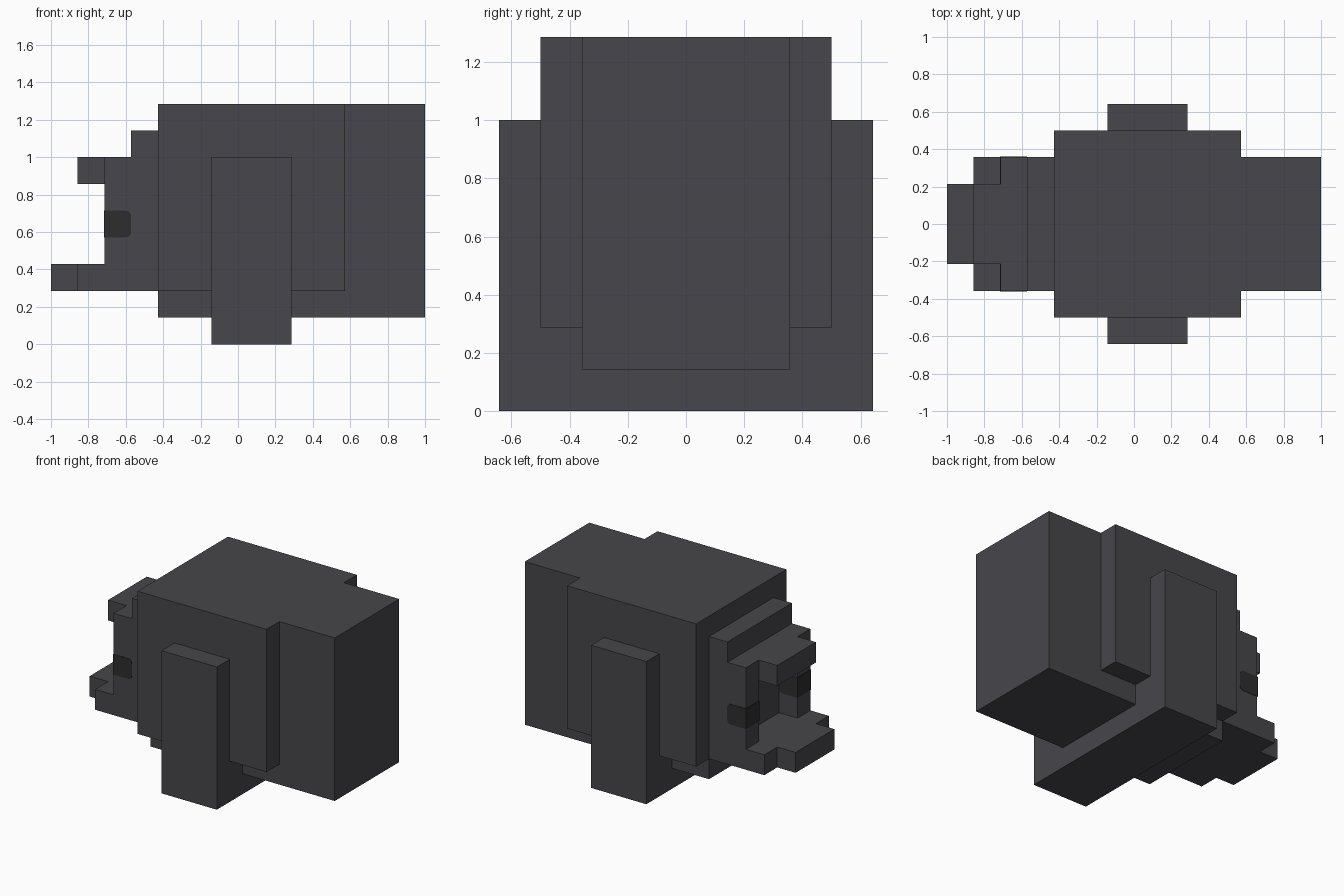
import bpy
import bmesh
import math

U = 1 / 7  # block unit: everything sits on this grid

cube = bpy.data.objects.get("Cube")
if cube:
    bpy.data.objects.remove(cube, do_unlink=True)


def material(name, rgb):
    m = bpy.data.materials.new(name)
    m.use_nodes = True
    m.diffuse_color = (*rgb, 1)
    bsdf = next(n for n in m.node_tree.nodes if n.type == "BSDF_PRINCIPLED")
    bsdf.inputs["Base Color"].default_value = (*rgb, 1)
    return m


GREY = material("charcoal grey", (0.063, 0.061, 0.07))
DARK = material("eye black", (0.027, 0.027, 0.028))


def finish(name, bm, mat):
    bmesh.ops.recalc_face_normals(bm, faces=bm.faces)
    mesh = bpy.data.meshes.new(name)
    bm.to_mesh(mesh)
    bm.free()
    mesh.materials.append(mat)
    obj = bpy.data.objects.new(name, mesh)
    bpy.context.collection.objects.link(obj)
    return obj


def prism(name, profile, y0, y1, mat):
    """Extrude an (x, z) outline from y0 to y1, all in block units."""
    bm = bmesh.new()
    face = bm.faces.new([bm.verts.new((x * U, y0 * U, z * U)) for x, z in profile])
    new = bmesh.ops.extrude_face_region(bm, geom=[face])["geom"]
    verts = [v for v in new if isinstance(v, bmesh.types.BMVert)]
    bmesh.ops.translate(bm, verts=verts, vec=(0, (y1 - y0) * U, 0))
    return finish(name, bm, mat)


def box(name, xs, ys, zs):
    (a, b), (c, d) = xs, zs
    return prism(name, [(a, c), (b, c), (b, d), (a, d)], *ys, GREY)


def pair(name, xs, ys, zs):
    box("back_" + name, xs, ys, zs)
    box("front_" + name, xs, (-ys[1], -ys[0]), zs)


# Body, side panels and the base strap with its uprights
box("body", (-3, 7), (-2.5, 2.5), (1, 9))
pair("side_panel", (-3, 4), (2.5, 3.5), (2, 9))
box("base_strap", (-1, 2), (-2.5, 2.5), (0, 1))
pair("leg", (-1, 2), (2.5, 4.5), (0, 7))

# Stepped head with an open mouth
box("head", (-4, -3), (-2.5, 2.5), (2, 8))
box("jaw", (-6, -4), (-2.5, 2.5), (2, 3))
box("lip", (-7, -6), (-1.5, 1.5), (2, 3))
box("brow", (-6, -4), (-1.5, 1.5), (6, 7))
pair("cheek", (-5, -4), (1.5, 2.5), (3, 7))

# Eye bands wrapped around the cheeks, rounded at the rear corners
E, R = 0.02, 0.2
outline = [(-5 - E, 5), (-5 - E, 4)]
for cz, start in ((4 + R, -90), (5 - R, 0)):
    for i in range(5):
        a = math.radians(start + i * 22.5)
        outline.append((-4 - R + R * math.cos(a), cz + R * math.sin(a)))
for side, y in (("back", 2), ("front", -2)):
    prism(side + "_eye", outline, y - 0.5 - E, y + 0.5 + E, DARK)
